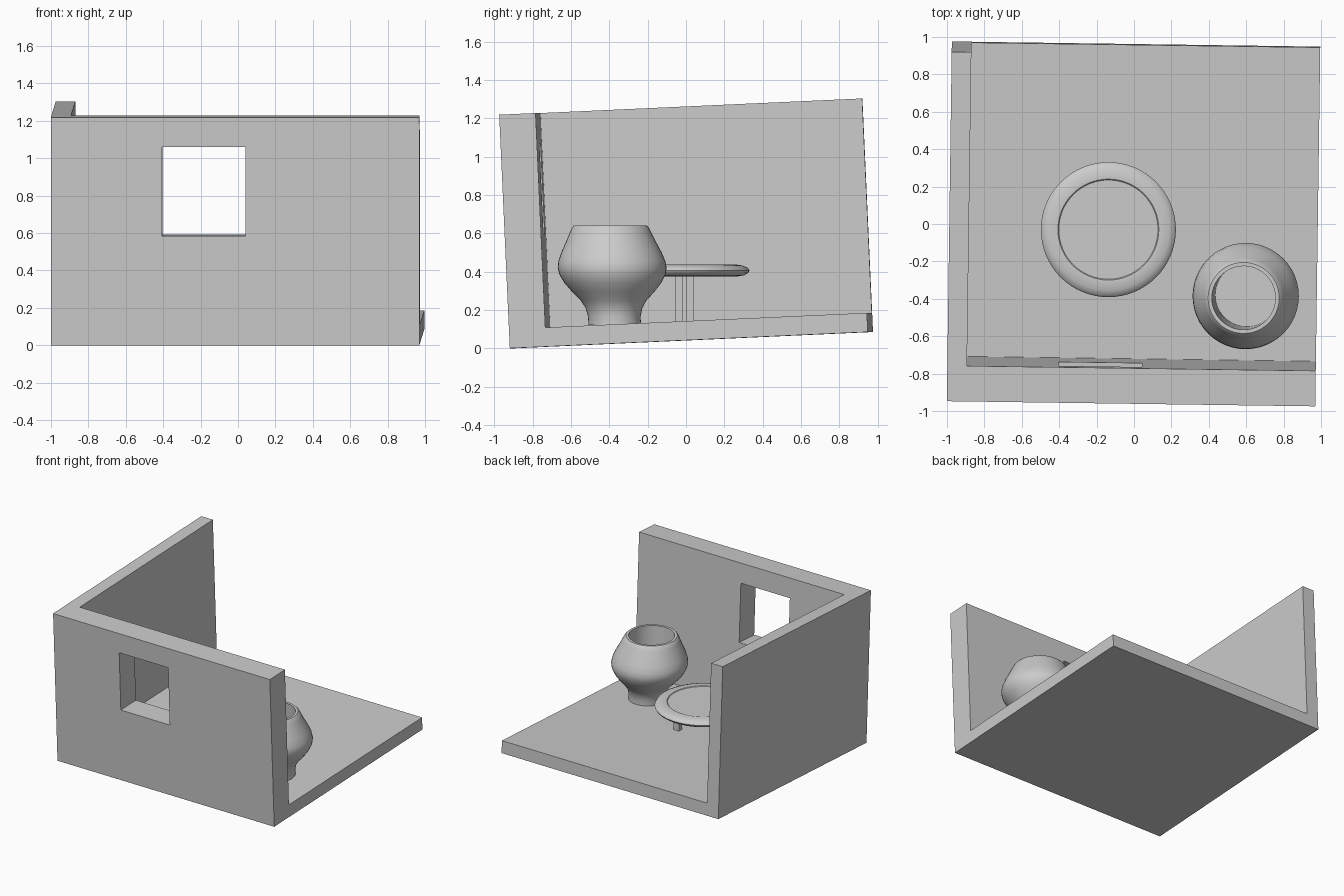
import bpy, bmesh
from math import radians, cos, sin, pi
from mathutils import Matrix, Euler, Vector

if "Cube" in bpy.data.objects:
    bpy.data.objects.remove(bpy.data.objects["Cube"])

# Slightly tilted frame of the room, origin at its front left bottom corner
ROOM = Matrix.Translation((-1.0, -0.892, 0)) @ Euler((radians(2.6), 0, radians(-0.8))).to_matrix().to_4x4()


def box(name, lo, hi, frame=Matrix()):
    lo, hi = Vector(lo), Vector(hi)
    bm = bmesh.new()
    bmesh.ops.create_cube(bm, size=1)
    bmesh.ops.scale(bm, vec=hi - lo, verts=bm.verts)
    bmesh.ops.translate(bm, vec=(lo + hi) / 2, verts=bm.verts)
    return finish(name, bm, frame)


def finish(name, bm, frame=Matrix()):
    mesh = bpy.data.meshes.new(name)
    bm.to_mesh(mesh)
    bm.free()
    ob = bpy.data.objects.new(name, mesh)
    bpy.context.collection.objects.link(ob)
    ob.matrix_world = frame
    return ob


def lathe(name, profile, centre, sides=48, lean=(0, 0)):
    """Closed surface of revolution; lean shifts the rings sideways with height."""
    bm = bmesh.new()
    rings = []
    for r, z in profile:
        ox, oy = lean[0] * (z - profile[0][1]), lean[1] * (z - profile[0][1])
        rings.append([bm.verts.new((centre[0] + ox + r * cos(2 * pi * i / sides),
                                    centre[1] + oy + r * sin(2 * pi * i / sides), z))
                      for i in range(sides)])
    for a, b in zip(rings, rings[1:]):
        for i in range(sides):
            j = (i + 1) % sides
            bm.faces.new((a[i], a[j], b[j], b[i]))
    bm.faces.new(rings[0][::-1])
    bm.faces.new(rings[-1])
    bmesh.ops.recalc_face_normals(bm, faces=bm.faces)
    ob = finish(name, bm)
    bpy.ops.object.select_all(action='DESELECT')
    ob.select_set(True)
    bpy.context.view_layer.objects.active = ob
    bpy.ops.object.shade_smooth_by_angle(angle=radians(35))
    return ob


# Room shell: a solid block with the interior and the window cut away
room = box("room_shell", (0, 0, 0), (1.97, 1.87, 1.22), ROOM)
cutters = [box("interior_cutter", (0.105, 0.19, 0.10), (2.5, 2.5, 2.0), ROOM),
           box("window_cutter", (0.595, -0.2, 0.585), (1.04, 0.4, 1.06), ROOM)]
for c in cutters:
    c.hide_render = True
    c.display_type = 'WIRE'
    mod = room.modifiers.new(c.name, 'BOOLEAN')
    mod.operation = 'DIFFERENCE'
    mod.solver = 'EXACT'
    mod.object = c

# Round table top with rounded rim and shallow inset
lathe("table_top", [(0.30, 0.375), (0.335, 0.381), (0.355, 0.394), (0.361, 0.406),
                    (0.352, 0.420), (0.325, 0.432), (0.285, 0.438), (0.27, 0.437),
                    (0.265, 0.432)], (-0.137, -0.03), 64)

# Table legs
for side, x, y in (("right", 0.10, -0.037), ("left", -0.375, 0.02)):
    box("table_leg_" + side, (x - 0.025, y - 0.02, 0.13), (x + 0.025, y + 0.02, 0.385))

# Bulbous vase with a straight bore
lathe("vase", [(0.137, 0.122), (0.137, 0.165), (0.148, 0.21), (0.172, 0.25), (0.215, 0.295),
               (0.252, 0.34), (0.277, 0.385), (0.284, 0.42), (0.279, 0.455), (0.262, 0.50),
               (0.235, 0.555), (0.212, 0.605), (0.200, 0.63), (0.190, 0.64), (0.170, 0.64),
               (0.170, 0.28)], (0.612, -0.372), 48, (-0.05, -0.045))
